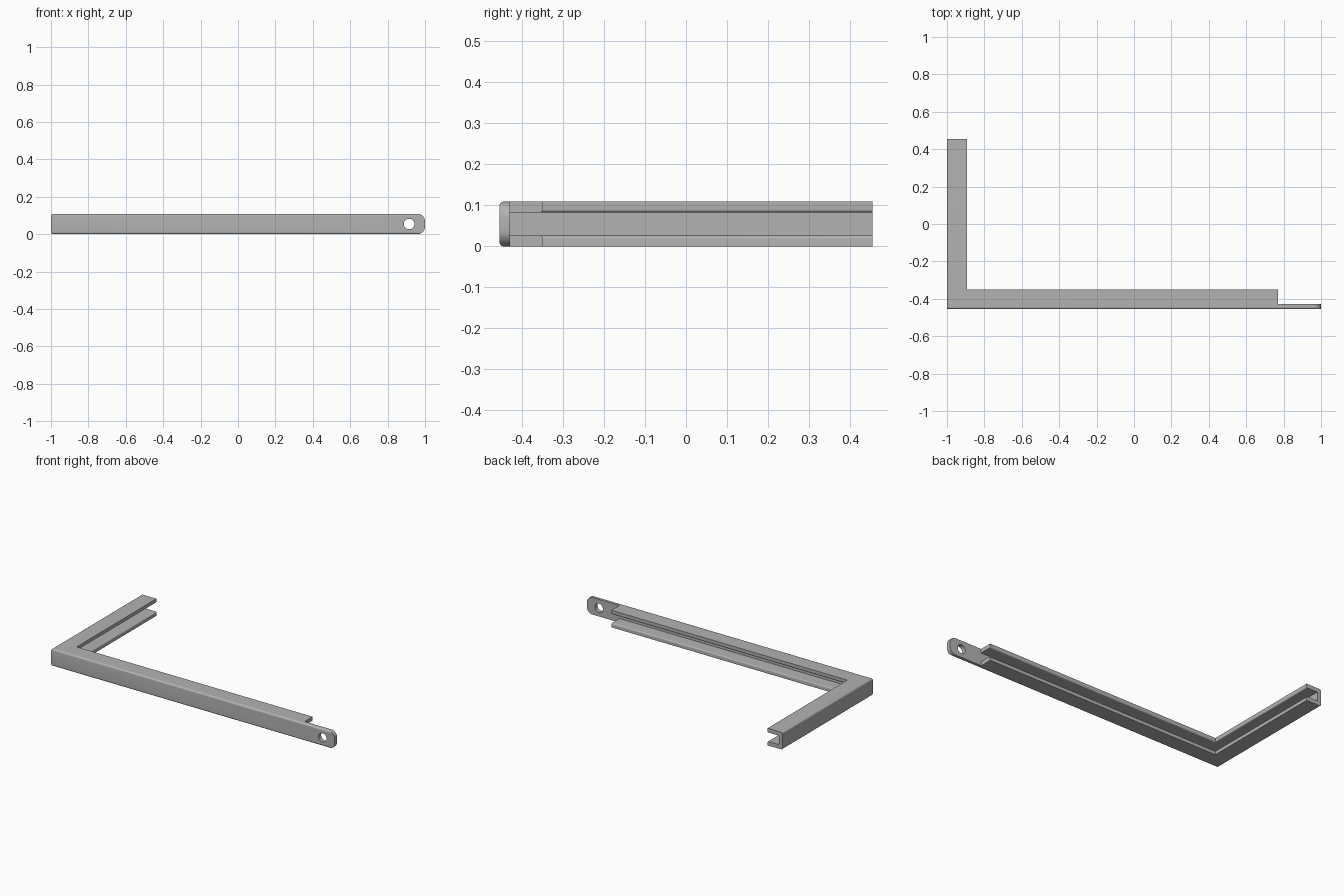
import bpy, bmesh, math
from mathutils import Vector

cube = bpy.data.objects.get("Cube")
if cube:
    bpy.data.objects.remove(cube, do_unlink=True)

HALF_X, HALF_Y, HEIGHT = 1.0, 0.455, 0.109
DEPTH, WALL = 0.106, 0.026
TAB_START = 0.77

steel = bpy.data.materials.new("brushed grey")
steel.use_nodes = True
GREY = (0.45, 0.45, 0.45, 1)
steel.diffuse_color = GREY
steel.node_tree.nodes["Principled BSDF"].inputs["Base Color"].default_value = GREY


def arc(cx, cy, r, start, end, steps=6):
    """Points on an arc, angles in degrees."""
    angles = [math.radians(start + (end - start) * i / steps) for i in range(steps + 1)]
    return [(cx + r * math.cos(a), cy + r * math.sin(a)) for a in angles]


def loft(name, rings):
    """Closed solid joining matching rings of points."""
    bm = bmesh.new()
    loops = [[bm.verts.new(p) for p in ring] for ring in rings]
    n = len(loops[0])
    for a, b in zip(loops, loops[1:]):
        for i in range(n):
            j = (i + 1) % n
            bm.faces.new((a[i], a[j], b[j], b[i]))
    bm.faces.new(loops[0])
    bm.faces.new(loops[-1])
    bmesh.ops.recalc_face_normals(bm, faces=bm.faces)
    mesh = bpy.data.meshes.new(name)
    bm.to_mesh(mesh)
    bm.free()
    mesh.materials.append(steel)
    obj = bpy.data.objects.new(name, mesh)
    bpy.context.collection.objects.link(obj)
    return obj


def prism(name, outline, y0, y1):
    """Solid from an x-z outline running along y."""
    return loft(name, [[Vector((x, y, z)) for x, z in outline] for y in (y0, y1)])


def cut(target, cutter, operation):
    """Apply a boolean and discard the cutter."""
    cutter.hide_render = True
    mod = target.modifiers.new(cutter.name, 'BOOLEAN')
    mod.operation, mod.solver, mod.object = operation, 'EXACT', cutter
    bpy.context.view_layer.objects.active = target
    bpy.ops.object.modifier_apply(modifier=mod.name)
    bpy.data.objects.remove(cutter, do_unlink=True)


# C-channel section: (distance in from the outer face, height)
R, LIP = 0.011, 0.007
lower = arc(R, R, R, 180, 270) + [(DEPTH, 0)]
lower += arc(DEPTH - LIP, WALL - LIP, LIP, 0, 90) + [(WALL, WALL)]
section = lower + [(d, HEIGHT - z) for d, z in reversed(lower)]

# Mitred L-shaped channel
frame = loft("channel_frame", [
    [Vector((HALF_X, -HALF_Y + d, z)) for d, z in section],
    [Vector((-HALF_X + d, -HALF_Y + d, z)) for d, z in section],
    [Vector((-HALF_X + d, HALF_Y, z)) for d, z in section],
])

# Remove the flanges at the end to leave a flat tab
notch = [(TAB_START, -0.1), (1.1, -0.1), (1.1, 0.3), (TAB_START, 0.3)]
cut(frame, prism("flange_notch", notch, -HALF_Y + WALL, 0), 'DIFFERENCE')

# Round the tab end
C = 0.04
end = arc(HALF_X - C, C, C, -90, 0, 8) + arc(HALF_X - C, HEIGHT - C, C, 0, 90, 8)
outline = [(-1.1, 0.2), (-1.1, -0.1), (0.9, -0.1), (HALF_X - C, -0.1)] + end + [(HALF_X - C, 0.2)]
cut(frame, prism("tab_rounding", outline, -1, 1), 'INTERSECT')

# Bolt hole through the tab
cut(frame, prism("bolt_hole", arc(0.915, HEIGHT / 2, 0.028, 0, 348.75, 31), -0.6, -0.3), 'DIFFERENCE')

bpy.ops.object.select_all(action='DESELECT')
frame.select_set(True)
bpy.context.view_layer.objects.active = frame
bpy.ops.object.shade_smooth_by_angle(angle=math.radians(30))
